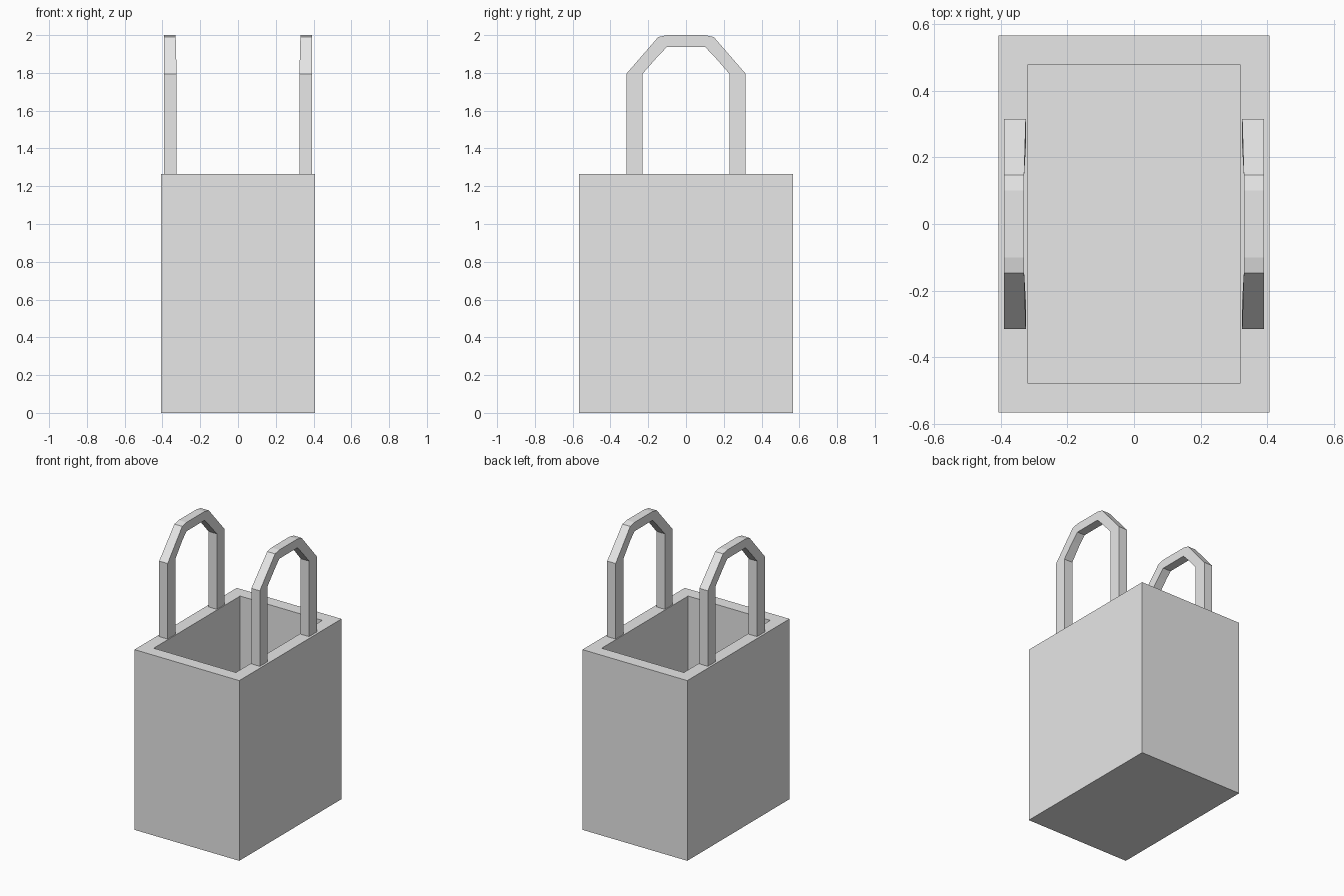
import bpy, bmesh

if "Cube" in bpy.data.objects:
    bpy.data.objects.remove(bpy.data.objects["Cube"])

HX, HY, H = 0.407, 0.567, 1.265   # bag half width, half depth, height
WALL = 0.088

grey = bpy.data.materials.new("light_grey")
grey.diffuse_color = (0.8, 0.8, 0.8, 1)
grey.use_nodes = True
grey.node_tree.nodes["Principled BSDF"].inputs["Base Color"].default_value = grey.diffuse_color


def finish(bm, name):
    bmesh.ops.recalc_face_normals(bm, faces=bm.faces)
    mesh = bpy.data.meshes.new(name)
    bm.to_mesh(mesh)
    bm.free()
    mesh.materials.append(grey)
    obj = bpy.data.objects.new(name, mesh)
    bpy.context.collection.objects.link(obj)
    return obj


# Bag body: box with its top inset and sunk to form thick walls
bm = bmesh.new()
bmesh.ops.create_cube(bm, size=1)
for v in bm.verts:
    v.co = (v.co.x * 2 * HX, v.co.y * 2 * HY, (v.co.z + 0.5) * H)
bm.normal_update()
top = max(bm.faces, key=lambda f: f.calc_center_median().z)
bmesh.ops.inset_region(bm, faces=[top], thickness=WALL, use_even_offset=True)
floor = bmesh.ops.extrude_discrete_faces(bm, faces=[top])["faces"][0]
for v in floor.verts:
    v.co.z = WALL
finish(bm, "bag_body")

# Handle arch: half outlines (y, z), mirrored across y = 0
outer = [(0.316, H), (0.316, 1.795), (0.147, 1.99), (0.10, 2.0)]
inner = [(0.23, H), (0.23, 1.795), (0.147, 1.89), (0.10, 1.938)]


def full(half):
    return half + [(-y, z) for y, z in reversed(half)]


def handle(name, side):
    bm = bmesh.new()
    rings = []
    for o, i in zip(full(outer), full(inner)):
        # inner side narrows slightly above the straight legs
        x_in = 0.325 if o[1] < 1.9 else 0.33
        rings.append([bm.verts.new((side * x, y, z)) for x, (y, z) in
                      ((0.391, o), (0.391, i), (x_in, i), (x_in, o))])
    for a, b in zip(rings, rings[1:]):
        for k in range(4):
            n = (k + 1) % 4
            bm.faces.new((a[k], a[n], b[n], b[k]))
    bm.faces.new(rings[0])
    bm.faces.new(rings[-1])
    finish(bm, name)


handle("left_handle", -1)
handle("right_handle", 1)
